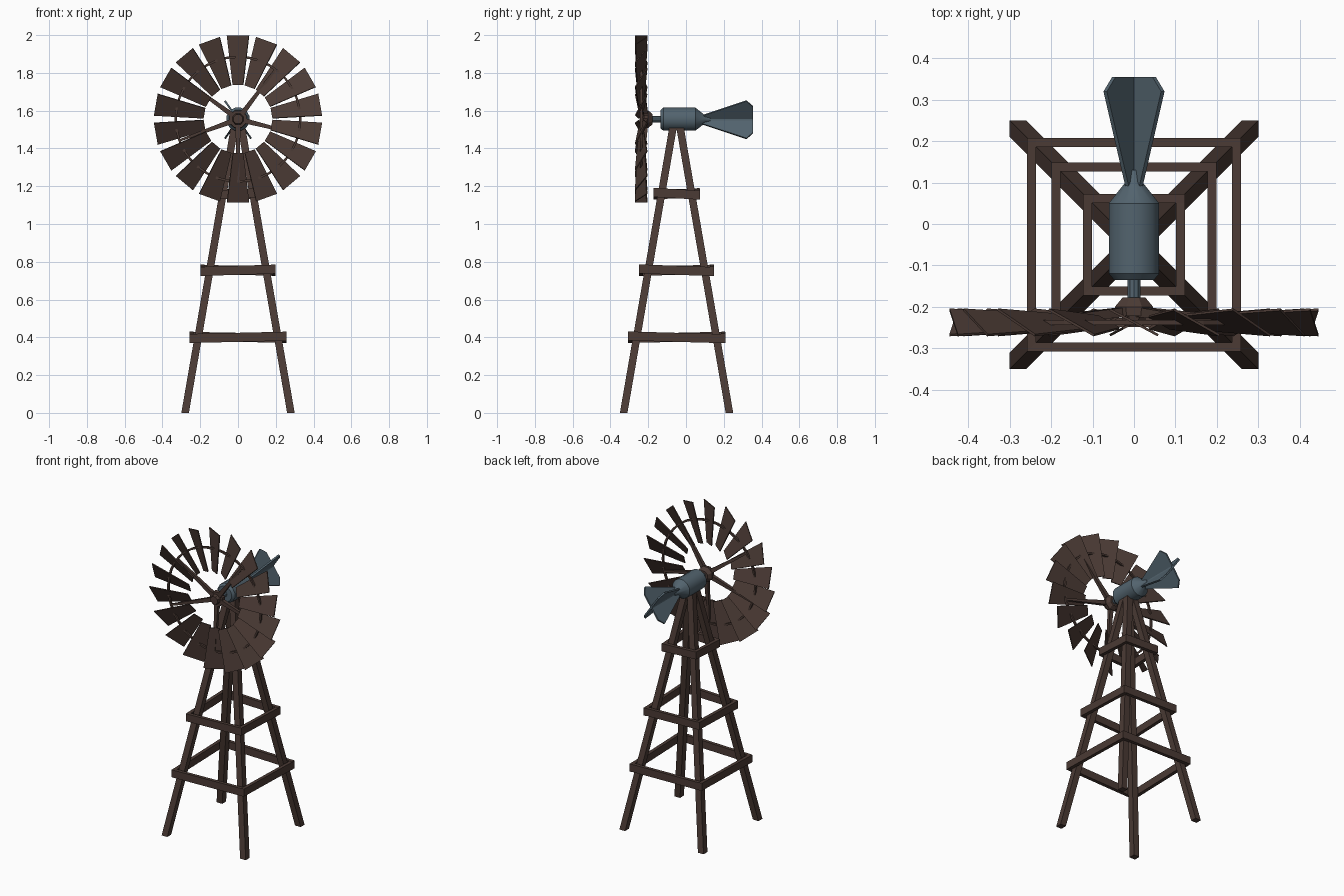
import bpy, math
from mathutils import Vector, Matrix

if "Cube" in bpy.data.objects:
    bpy.data.objects.remove(bpy.data.objects["Cube"])


def material(name, rgb):
    m = bpy.data.materials.new(name)
    m.diffuse_color = (*rgb, 1)
    m.use_nodes = True
    m.node_tree.nodes["Principled BSDF"].inputs["Base Color"].default_value = m.diffuse_color
    return m


WOOD = material("dark_brown_wood", (0.07, 0.043, 0.035))
STEEL = material("blue_grey_steel", (0.085, 0.125, 0.155))


def mesh(name, verts, faces, mat):
    me = bpy.data.meshes.new(name)
    me.from_pydata([tuple(v) for v in verts], [], faces)
    ob = bpy.data.objects.new(name, me)
    bpy.context.collection.objects.link(ob)
    me.materials.append(mat)
    # consistent outward normals
    import bmesh
    bm = bmesh.new()
    bm.from_mesh(me)
    bmesh.ops.recalc_face_normals(bm, faces=bm.faces)
    bm.to_mesh(me)
    bm.free()
    return ob


def loft(name, rings, mat, closed=False):
    """Skin a list of equal-length vertex rings, capping the ends."""
    n = len(rings[0])
    verts = [v for r in rings for v in r]
    faces = []
    count = len(rings) if closed else len(rings) - 1
    for i in range(count):
        a, b = i * n, ((i + 1) % len(rings)) * n
        faces += [(a + k, a + (k + 1) % n, b + (k + 1) % n, b + k) for k in range(n)]
    if not closed:
        faces += [tuple(range(n)), tuple(range(len(verts) - n, len(verts)))]
    return mesh(name, verts, faces, mat)


def square(c, u, v):
    return [c - u - v, c + u - v, c + u + v, c - u + v]


X, Y, Z = Vector((1, 0, 0)), Vector((0, 1, 0)), Vector((0, 0, 1))
AXIS_Z = 1.555
TOWER_Y = -0.05


def lathe_y(name, profile, sides, mat):
    """Turned part along the rotor axis; profile is (y, radius)."""
    rings = []
    for y, r in profile:
        rings.append([Vector((r * math.cos(a), y, AXIS_Z + r * math.sin(a)))
                      for a in (math.tau * (k + 0.5) / sides for k in range(sides))])
    return loft(name, rings, mat)


# Four leaning tower legs
for sx, lx in ((-1, "left"), (1, "right")):
    for sy, ly in ((-1, "front"), (1, "back")):
        foot = Vector((sx * 0.28, TOWER_Y + sy * 0.28, 0))
        top = Vector((sx * 0.018, TOWER_Y + sy * 0.018, 1.515))
        loft(f"{ly}_{lx}_leg", [square(foot, X * 0.02, Y * 0.02),
                                square(top, X * 0.02, Y * 0.02)], WOOD)

# Three rings of cross bars
for i, (z, h) in enumerate(((0.4, 0.247), (0.755, 0.188), (1.16, 0.112))):
    for j in range(4):
        rot = Matrix.Rotation(j * math.pi / 2, 3, 'Z')
        tilt = (0.006, -0.007, 0.005, -0.006)[j]
        ends = []
        for s in (-1, 1):
            c = rot @ Vector((s * (h + 0.01), -h, 0))
            c += Vector((0, TOWER_Y, z + s * tilt))
            ends.append(square(c, rot @ Y * 0.011, Z * 0.024))
        loft(f"cross_bar_{i + 1}_{j + 1}", ends, WOOD)

# Gear housing with tapered neck, and drive shaft
housing = lathe_y("gear_housing", [(-0.135, 0.05), (-0.12, 0.063), (0.05, 0.063),
                                   (0.1, 0.022), (0.13, 0.014)], 12, STEEL)
shaft = lathe_y("drive_shaft", [(-0.2, 0.017), (-0.13, 0.017)], 10, STEEL)

# Tail: two flared fins crossing as an X
fin = [(0.08, 0.025), (0.32, 0.122), (0.355, 0.085)]
outline = fin + [(y, -s) for y, s in reversed(fin)]
for sx, label in ((1, "a"), (-1, "b")):
    d = Vector((sx * 0.57, 0, 0.82)).normalized()
    n = d.cross(Y) * 0.005
    pts = [Vector((0, y, AXIS_Z - 0.003)) + d * s for y, s in outline]
    loft(f"tail_fin_{label}", [[p - n for p in pts], [p + n for p in pts]], STEEL)
loft("tail_spine", [square(Vector((0, y, AXIS_Z - 0.003)), X * 0.009, Z * 0.009)
                    for y in (0.1, 0.353)], STEEL)

# Rotor: hub
lathe_y("rotor_hub", [(-0.178, 0.03), (-0.2, 0.05), (-0.222, 0.048), (-0.222, 0.032),
                      (-0.245, 0.026)], 8, WOOD)

WHEEL = Vector((0, -0.2375, AXIS_Z))


def polar(angle):
    a = math.radians(angle)
    return (Vector((math.cos(a), 0, math.sin(a))), Vector((-math.sin(a), 0, math.cos(a))))


# Rotor: 18 pitched blades
pitch = math.radians(28)
for k in range(18):
    r, t = polar(90 - 20 * k)
    w = t * math.cos(pitch) + Y * math.sin(pitch)
    n = r.cross(w) * 0.003
    loft(f"blade_{k + 1}", [square(WHEEL + r * 0.18, w * 0.031, n),
                            square(WHEEL + r * 0.442, w * 0.066, n)], WOOD)

# Rotor: wire rim through the blades
rim = []
for k in range(36):
    r, t = polar(10 * k)
    rim.append(square(WHEEL + r * 0.33, r * 0.006, Y * 0.006))
loft("wheel_rim", rim, WOOD, closed=True)

# Rotor: tapered spokes
for k, ang in enumerate((-14, 53, 144, 200, 270)):
    r, t = polar(ang)
    loft(f"spoke_{k + 1}", [square(Vector((0, -0.212, AXIS_Z)) + r * 0.02, t * 0.014, Y * 0.012),
                            square(WHEEL + r * 0.33, t * 0.006, Y * 0.006)], WOOD)

# Round parts shade smooth with sharp edges kept
for ob in (housing, shaft):
    bpy.ops.object.select_all(action='DESELECT')
    ob.select_set(True)
    bpy.context.view_layer.objects.active = ob
    bpy.ops.object.shade_smooth_by_angle(angle=math.radians(35))
